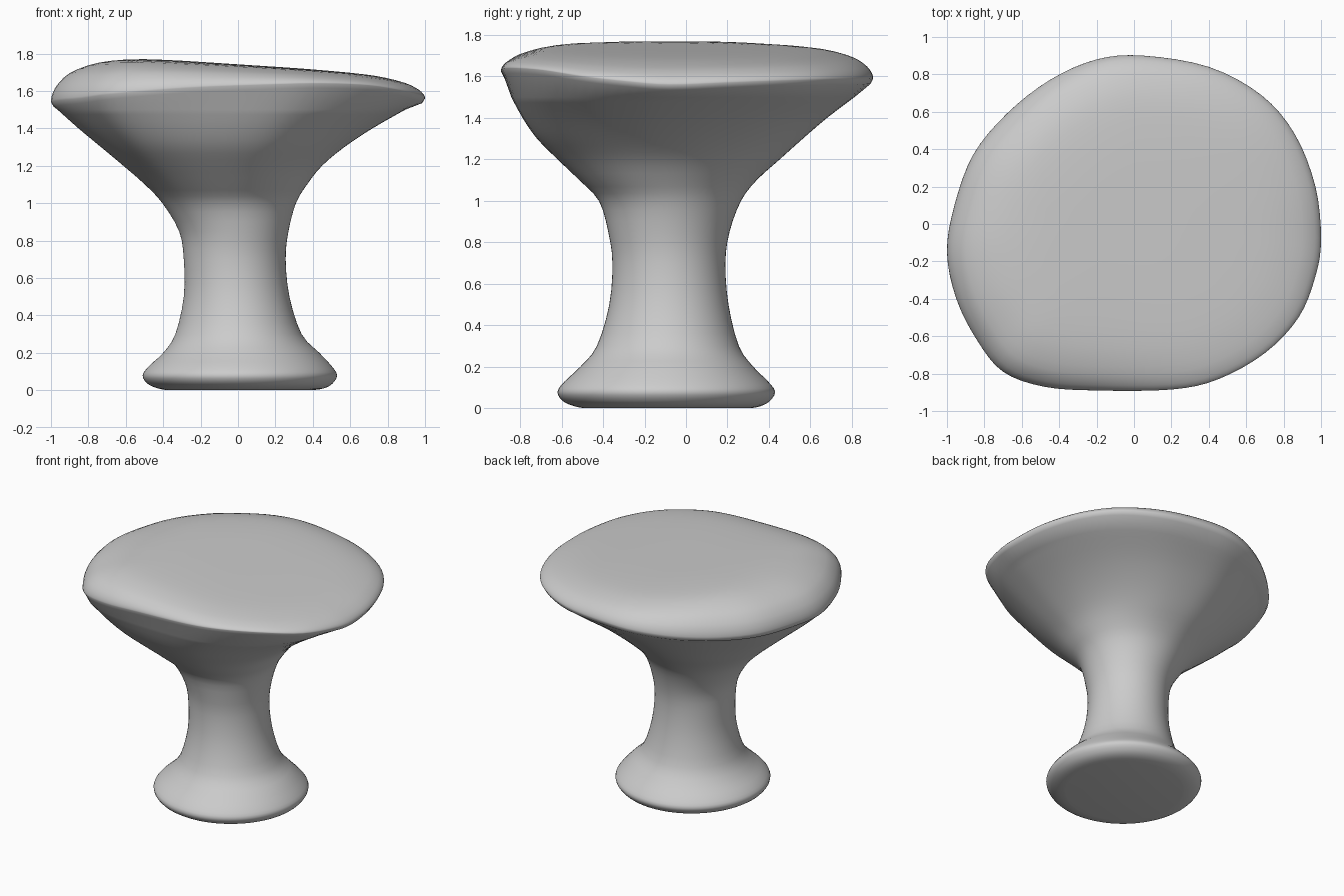
import bpy, bmesh, math

if "Cube" in bpy.data.objects:
    bpy.data.objects.remove(bpy.data.objects["Cube"])


def catmull(p, q, r, s, t):
    return tuple(0.5 * (2 * b + (c - a) * t + (2 * a - 5 * b + 4 * c - d) * t * t
                        + (3 * b - a - 3 * c + d) * t ** 3) for a, b, c, d in zip(p, q, r, s))


def smooth(pts, n, closed):
    out, m = [], len(pts)
    get = (lambda i: pts[i % m]) if closed else (lambda i: pts[min(max(i, 0), m - 1)])
    for i in range(m if closed else m - 1):
        out += [catmull(get(i - 1), get(i), get(i + 1), get(i + 2), k / n) for k in range(n)]
    return out if closed else out + [pts[-1]]


# seat rim outline: x, y and height of the rim
outline = [(1, -.08, 1.56), (.97, .2, 1.57), (.86, .48, 1.58), (.68, .69, 1.585), (.4, .84, 1.585),
           (.05, .9, 1.59), (-.2, .88, 1.58), (-.45, .77, 1.56), (-.68, .59, 1.545), (-.86, .37, 1.54),
           (-.96, .1, 1.54), (-1, -.15, 1.54), (-.95, -.4, 1.55), (-.84, -.62, 1.56), (-.7, -.79, 1.58),
           (-.48, -.87, 1.60), (-.2, -.89, 1.62), (.2, -.885, 1.635), (.45, -.83, 1.64),
           (.7, -.69, 1.63), (.88, -.5, 1.60), (.97, -.28, 1.575)]
rim = smooth(outline, 4, True)

# foot, stem and flare: z, x min, x max, y min, y max, blend from round to rim outline
levels = [(0, -.38, .40, -.49, .31, 0), (.01, -.43, .46, -.54, .36, 0), (.035, -.485, .505, -.595, .405, 0),
          (.08, -.51, .53, -.62, .43, 0), (.13, -.475, .50, -.585, .395, 0), (.2, -.40, .435, -.51, .325, 0),
          (.3, -.335, .34, -.43, .255, 0), (.5, -.29, .275, -.37, .205, 0), (.7, -.29, .255, -.355, .19, 0),
          (.85, -.315, .27, -.375, .21, 0), (1, -.405, .31, -.42, .265, .1), (1.1, -.5, .37, -.515, .34, .3),
          (1.2, -.615, .45, -.62, .45, .5), (1.3, -.735, .57, -.72, .56, .7),
          (1.4, -.855, .72, -.79, .675, .85), (1.5, -.965, .895, -.845, .805, 1)]


def level_ring(z, x0, x1, y0, y1, t):
    ring = []
    for x, y, _ in rim:
        u, v = x, y / .895
        a = math.atan2(v, u)
        u, v = (1 - t) * math.cos(a) + t * u, (1 - t) * math.sin(a) + t * v
        ring.append(((x0 + x1) / 2 + (x1 - x0) / 2 * u, (y0 + y1) / 2 + (y1 - y0) / 2 * v, z))
    return ring


def top_z(x):
    # gently tilted seat plane, level toward the left
    return 1.742 - .065 * max(x, -.55)


rings = [level_ring(*l) for l in smooth(levels, 3, False)]
rings.append([(x * .985, y * .985, z - .025) for x, y, z in rim])

# rounded lip and seat top: scale of the outline, rise from the rim to the seat plane
lip = [(1, 0), (.997, .12), (.98, .30), (.95, .47), (.9, .65), (.8, .83), (.68, .93),
       (.5, .98), (.3, 1), (.12, 1)]
for s, f in smooth(lip, 2, False):
    rings.append([(x * s, y * s, z + (top_z(x * s) - z) * f) for x, y, z in rim])

bm = bmesh.new()
loops = [[bm.verts.new(p) for p in ring] for ring in rings]
n = len(rim)
for a, b in zip(loops, loops[1:]):
    for i in range(n):
        j = (i + 1) % n
        bm.faces.new((a[i], a[j], b[j], b[i]))
bm.faces.new(loops[0][::-1])
bm.faces.new(loops[-1])
bmesh.ops.recalc_face_normals(bm, faces=bm.faces)
for f in bm.faces:
    f.smooth = True

mesh = bpy.data.meshes.new("pedestal_stool")
bm.to_mesh(mesh)
bm.free()
stool = bpy.data.objects.new("pedestal_stool", mesh)
bpy.context.collection.objects.link(stool)
